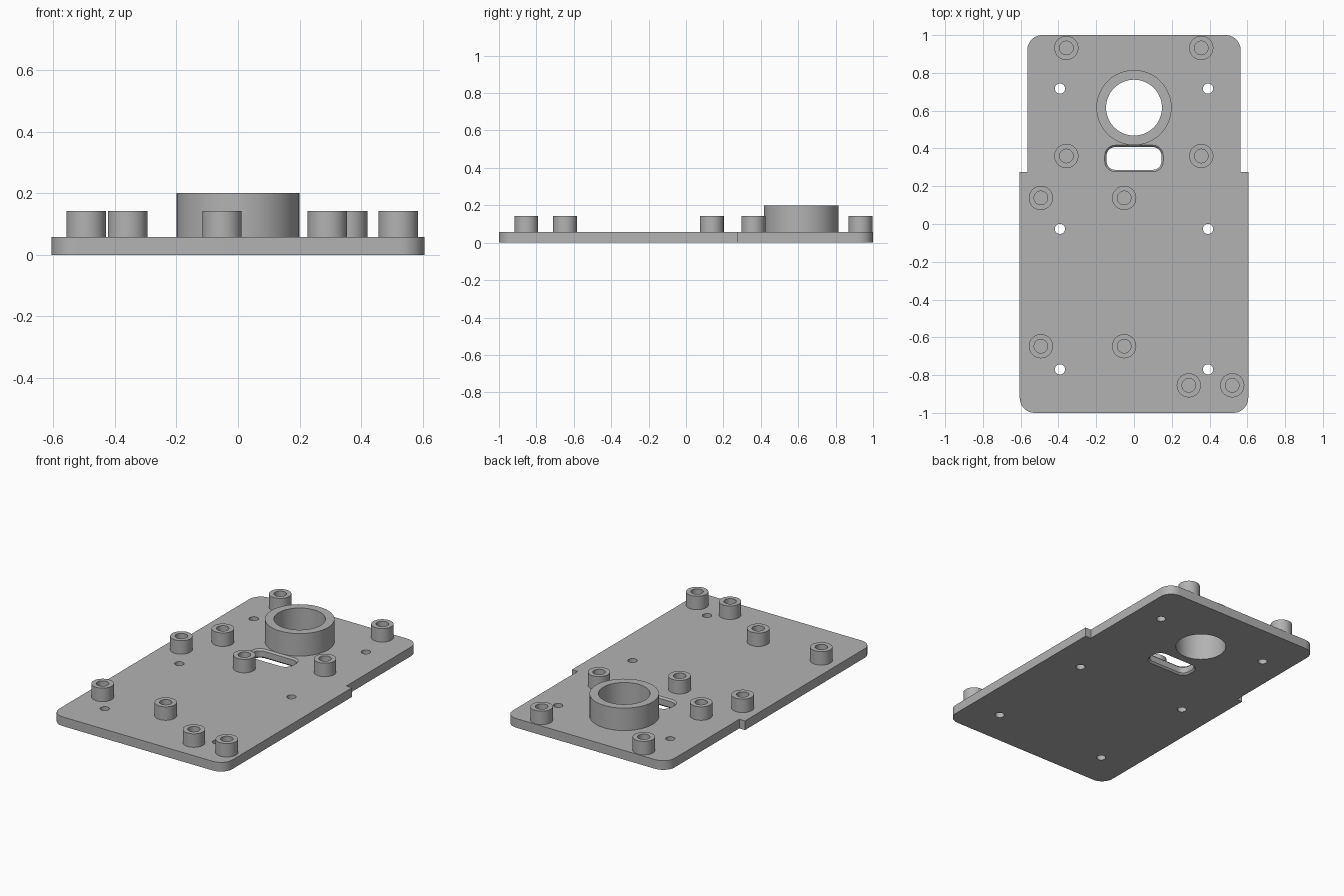
import bpy, bmesh
from math import sin, cos, pi, radians

if "Cube" in bpy.data.objects:
    bpy.data.objects.remove(bpy.data.objects["Cube"], do_unlink=True)

PLATE_TOP = 0.058
POST_TOP = 0.143
COLLAR_TOP = 0.2

grey = bpy.data.materials.new("plain grey")
grey.use_nodes = True
grey.diffuse_color = (0.45, 0.45, 0.45, 1)
grey.node_tree.nodes["Principled BSDF"].inputs["Base Color"].default_value = (0.45, 0.45, 0.45, 1)


def add_object(name, bm):
    bmesh.ops.recalc_face_normals(bm, faces=bm.faces)
    mesh = bpy.data.meshes.new(name)
    bm.to_mesh(mesh)
    bm.free()
    mesh.materials.append(grey)
    obj = bpy.data.objects.new(name, mesh)
    bpy.context.collection.objects.link(obj)
    return obj


def shade(obj):
    bpy.ops.object.select_all(action='DESELECT')
    obj.select_set(True)
    bpy.context.view_layer.objects.active = obj
    bpy.ops.object.shade_smooth_by_angle(angle=radians(30))


def circle(x, y, r, n=48):
    return [(x + r * cos(2 * pi * i / n), y + r * sin(2 * pi * i / n)) for i in range(n)]


def corner(x, y, r, start, n=10):
    return [(x + r * cos(start + pi / 2 * i / n), y + r * sin(start + pi / 2 * i / n))
            for i in range(n + 1)]


def rounded_slot(x, y, w, h, r):
    pts = []
    for k, (sx, sy) in enumerate([(1, 1), (-1, 1), (-1, -1), (1, -1)]):
        pts += corner(x + sx * (w - r), y + sy * (h - r), r, k * pi / 2)
    return pts


def loft(name, levels, closed_ring=False):
    """Skin outlines of equal length; cap the ends or join last to first."""
    bm = bmesh.new()
    loops = [[bm.verts.new((x, y, z)) for x, y in pts] for pts, z in levels]
    pairs = list(zip(loops, loops[1:]))
    if closed_ring:
        pairs.append((loops[-1], loops[0]))
    else:
        bm.faces.new(loops[0])
        bm.faces.new(loops[-1])
    for a, b in pairs:
        for i in range(len(a)):
            j = (i + 1) % len(a)
            bm.faces.new((a[i], a[j], b[j], b[i]))
    return add_object(name, bm)


def tube(name, x, y, outer, inner, bottom, top):
    big, small = circle(x, y, outer), circle(x, y, inner)
    shade(loft(name, [(big, bottom), (big, top), (small, top), (small, bottom)], True))


def cut(target, cutter):
    mod = target.modifiers.new("cut", 'BOOLEAN')
    mod.operation = 'DIFFERENCE'
    mod.solver = 'EXACT'
    mod.object = cutter
    bpy.context.view_layer.objects.active = target
    bpy.ops.object.modifier_apply(modifier=mod.name)
    bpy.data.objects.remove(cutter, do_unlink=True)


# Base plate: wide front, slightly narrower back, rounded outer corners
R, WIDE, NARROW, STEP = 0.08, 0.605, 0.565, 0.275
outline = (corner(WIDE - R, R - 1, R, -pi / 2)
           + [(WIDE, STEP), (NARROW, STEP)]
           + corner(NARROW - R, 1 - R, R, 0)
           + corner(R - NARROW, 1 - R, R, pi / 2)
           + [(-NARROW, STEP), (-WIDE, STEP)]
           + corner(R - WIDE, R - 1, R, pi))
plate = loft("base_plate", [(outline, 0), (outline, PLATE_TOP)])

# Collar bore and screw holes
holes = [(0, 0.616, 0.148)] + [(x, y, 0.027) for x in (-0.392, 0.392)
                               for y in (0.717, -0.026, -0.77)]
for x, y, r in holes:
    c = circle(x, y, r)
    cut(plate, loft("hole_cutter", [(c, -0.1), (c, 0.1)]))

# Cable slot with softened rims
wide_slot = rounded_slot(0, 0.347, 0.155, 0.07, 0.055)
slim_slot = rounded_slot(0, 0.347, 0.145, 0.06, 0.045)
cut(plate, loft("slot_cutter", [(wide_slot, -0.1), (wide_slot, 0), (slim_slot, 0.01),
                                (slim_slot, PLATE_TOP - 0.01), (wide_slot, PLATE_TOP),
                                (wide_slot, 0.1)]))
shade(plate)

# Large collar
tube("collar", 0, 0.616, 0.199, 0.148, PLATE_TOP, COLLAR_TOP)

# Hollow mounting posts
posts = [(x, y) for x in (-0.358, 0.356) for y in (0.932, 0.36)]
posts += [(x, y) for x in (-0.493, -0.052) for y in (0.138, -0.647)]
posts += [(0.29, -0.854), (0.52, -0.854)]
for i, (x, y) in enumerate(posts, 1):
    tube(f"mounting_post_{i}", x, y, 0.064, 0.036, PLATE_TOP, POST_TOP)
